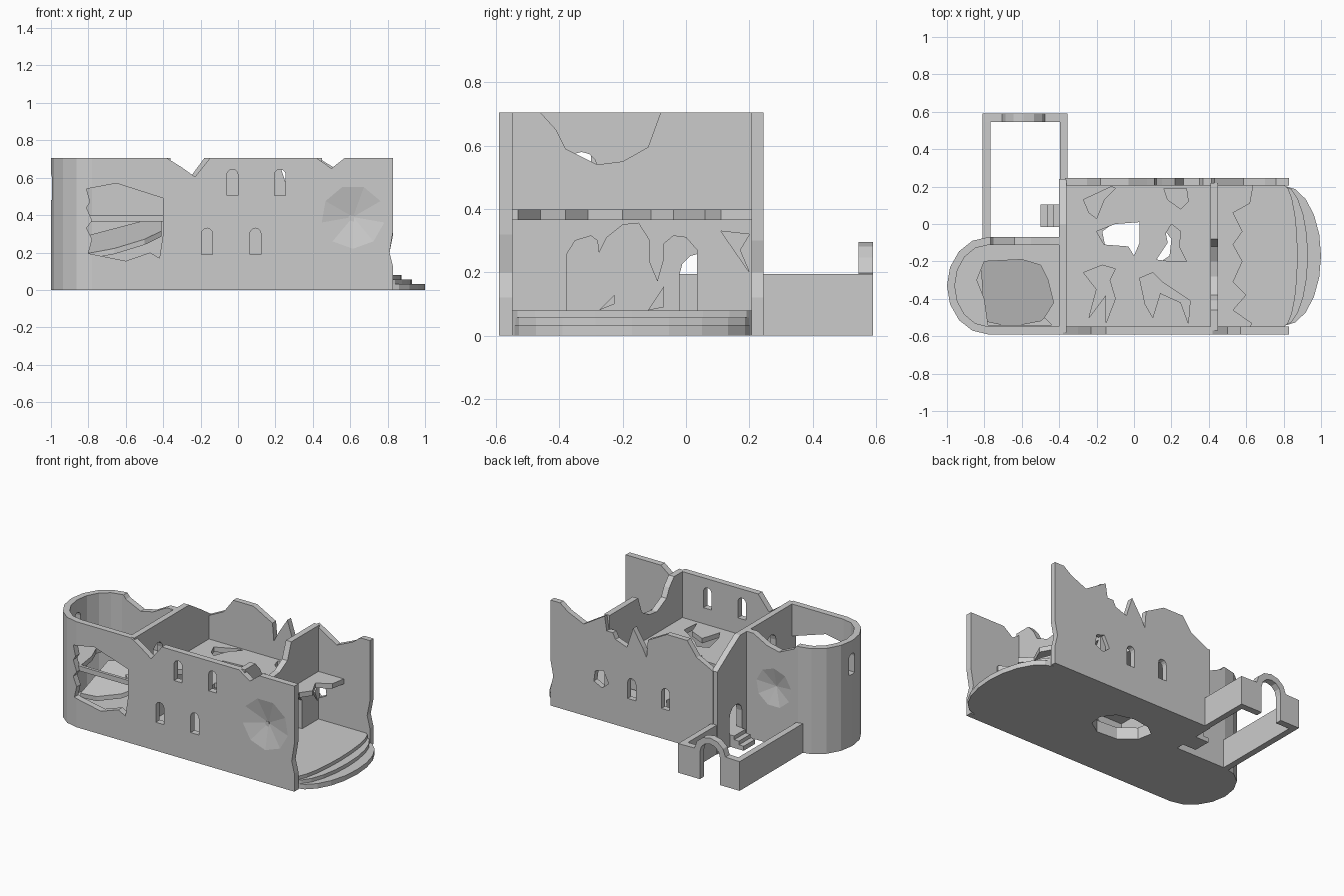
import bpy, bmesh, math
from mathutils import Vector

if "Cube" in bpy.data.objects:
    bpy.data.objects.remove(bpy.data.objects["Cube"])

stone = bpy.data.materials.new("pale grey stone")
stone.diffuse_color = (0.6, 0.6, 0.6, 1)
stone.use_nodes = True
stone.node_tree.nodes["Principled BSDF"].inputs["Base Color"].default_value = stone.diffuse_color


def finish(name, bm):
    bmesh.ops.recalc_face_normals(bm, faces=bm.faces)
    me = bpy.data.meshes.new(name)
    bm.to_mesh(me)
    bm.free()
    me.materials.append(stone)
    ob = bpy.data.objects.new(name, me)
    bpy.context.collection.objects.link(ob)
    return ob


def prism(name, pts, axis, a, b, shear=None):
    """Extrude a 2D outline along an axis from a to b."""
    place = {'x': lambda p, t: (t, p[0], p[1]),
             'y': lambda p, t: (p[0], t, p[1]),
             'z': lambda p, t: (p[0], p[1], t)}[axis]
    bm = bmesh.new()
    lo = [bm.verts.new(place(p, a)) for p in pts]
    hi = [bm.verts.new(place(p, b)) for p in pts]
    bm.faces.new(lo)
    bm.faces.new(hi)
    n = len(pts)
    for i in range(n):
        j = (i + 1) % n
        bm.faces.new((lo[i], lo[j], hi[j], hi[i]))
    if shear:
        for v in bm.verts:
            v.co.z += shear(v.co)
    return finish(name, bm)


def cone(center, inward, r, depth):
    """Faceted cone cutter for an impact dent, apex pointing inward."""
    bm = bmesh.new()
    bmesh.ops.create_cone(bm, cap_ends=True, segments=9, radius1=r * 1.3, radius2=0,
                          depth=depth * 1.3)
    rot = Vector((0, 0, 1)).rotation_difference(Vector(inward)).to_matrix()
    for v in bm.verts:
        v.co = rot @ (v.co + Vector((0, 0, depth * 0.35))) + Vector(center)
    return finish("cutter", bm)


def cut(ob, *cutters):
    for c in cutters:
        m = ob.modifiers.new("cut", 'BOOLEAN')
        m.operation, m.solver, m.object = 'DIFFERENCE', 'EXACT', c
    dg = bpy.context.evaluated_depsgraph_get()
    me = bpy.data.meshes.new_from_object(ob.evaluated_get(dg))
    ob.modifiers.clear()
    ob.data = me
    for c in cutters:
        bpy.data.objects.remove(c)


def rect(x0, x1, y0, y1):
    return [(x0, y0), (x1, y0), (x1, y1), (x0, y1)]


def arch(c, z0, z1, w):
    r = w / 2
    return [(c - r, z0), (c + r, z0)] + [
        (c + r * math.cos(t * math.pi / 6), z1 - r + r * math.sin(t * math.pi / 6)) for t in range(7)]


def arc(cx, cy, rx, ry, a0, a1, n):
    return [(cx + rx * math.cos(math.radians(a0 + (a1 - a0) * i / n)),
             cy + ry * math.sin(math.radians(a0 + (a1 - a0) * i / n))) for i in range(n + 1)]


T = 0.705  # wall height

# Ground slab with rounded ends, a hole through it and a shallow crater
base = prism("ground_slab",
             [(-.38, -.09)] + arc(-.78, -.33, .20, .24, 90, 270, 8) + [(.8, -.57)]
             + arc(.8, -.17, .075, .38, -90, 90, 10) + [(.8, .225), (-.38, .225)], 'z', 0, .08)
cut(base, prism("cutter", [(-.17, -.04), (-.1, .01), (.02, .03), (.14, 0), (.2, -.08), (.19, -.17),
                           (.1, -.23), (-.05, -.22), (-.15, -.14)], 'z', -.1, .2),
    cone((.7, -.08, .08), (0, 0, -1), .1, .04))

# Crescent entrance steps
for name, rx, inner, z in (("lower_step", .2, .12, .033), ("upper_step", .13, .06, .057)):
    prism(name, arc(.8, -.17, rx, .375, -90, 90, 10) + arc(.8, -.17, inner, .36, 90, -90, 10), 'z', 0, z)

# Front wall with broken top and windows
front = prism("front_wall", [(-.78, 0), (.83, 0), (.83, .12), (.81, .2), (.83, .32), (.83, T), (.57, T),
                             (.5, .65), (.42, T), (-.15, T), (-.23, .605), (-.3, .655), (-.38, T),
                             (-.78, T)], 'y', -.59, -.548)
breach = [(-.81, .54), (-.65, .57), (-.4, .49), (-.4, .3), (-.42, .17), (-.47, .2), (-.6, .155), (-.8, .195),
          (-.78, .27), (-.81, .33), (-.78, .37), (-.81, .44), (-.79, .47)]
wins = [arch(x, z0, z1, .06) for x, z0, z1 in
        ((-.165, .19, .33), (.093, .19, .33), (-.03, .505, .645), (.225, .505, .645))]
cut(front, prism("cutter", breach, 'y', -.7, -.5), *[prism("cutter", w, 'y', -.7, -.5) for w in wins],
    cone((.615, -.59, .39), (0, 1, 0), .17, .035))

# Rounded tower wall with breach, dent, rear dip and end window
tower = prism("tower_wall", [(-.4, -.07)] + arc(-.78, -.33, .22, .26, 90, 270, 8)
              + arc(-.78, -.33, .178, .218, 270, 90, 8) + [(-.4, -.112)], 'z', 0, T)
cut(tower, prism("cutter", breach, 'y', -.7, -.5),
    prism("cutter", [(-.8, .75), (-.75, .68), (-.64, .63), (-.55, .65), (-.42, .72), (-.42, .75)], 'y', -.15, 0),
    prism("cutter", arch(-.33, .48, .62, .06), 'x', -1.1, -.9),
    cone((-.6, -.07, .38), (0, -1, 0), .13, .03))

# Back wall with ragged skyline
back = prism("back_wall", [(-.37, 0), (.83, 0), (.83, .12), (.81, .2), (.83, .3), (.83, T), (.76, T), (.7, .66),
                           (.585, .61), (.43, T), (.415, .61), (.37, .61), (.35, .57), (.265, .54),
                           (.22, .68), (.15, .57), (.12, .51), (.11, .63), (.07, .65), (-.03, T),
                           (-.18, T), (-.25, .61), (-.37, .55)], 'y', .207, .245)
cut(back, *[prism("cutter", arch(x, .2, .34, .06), 'y', .1, .3) for x in (.23, -.02)],
    prism("cutter", [(.4, .26), (.45, .22), (.51, .25), (.5, .32), (.44, .34)], 'y', .1, .3))

# Cross wall between tower and hall, with two doors
cross = prism("tower_cross_wall", [(-.58, 0), (.24, 0), (.24, .55), (.12, .63), (0, T), (-.58, T)], 'x', -.4, -.36)
cut(cross, prism("cutter", arch(.045, .08, .26, .13), 'x', -.5, -.3),
    prism("cutter", arch(-.33, .4, .58, .1), 'x', -.5, -.3))

# Cross wall between hall and entrance: collapsed arcade below, gap above
arcade = prism("entrance_cross_wall", [(-.57, 0), (.22, 0), (.22, T), (-.08, T), (-.12, .595), (-.2, .55), (-.28, .54),
                                       (-.38, .59), (-.41, .65), (-.46, T), (-.57, T)], 'x', .41, .45)
cut(arcade, prism("cutter", [(-.375, .08), (.035, .08), (.035, .27), (0, .31), (-.04, .315), (-.07, .29),
                             (-.07, .24), (-.09, .17), (-.115, .23), (-.115, .3), (-.15, .355), (-.2, .35),
                             (-.25, .31), (-.275, .26), (-.28, .3), (-.3, .315), (-.35, .3), (-.375, .26)],
                   'x', .35, .5),
    prism("cutter", [(.11, .33), (.2, .2), (.17, .27), (.2, .32)], 'x', .35, .5))

# Hall upper floor with torn holes
hall = prism("hall_upper_floor", rect(-.38, .42, -.56, .22), 'z', .365, .398)
holes = [
    [(-.2, -.04), (-.1, 0), (.03, .01), (.03, -.1), (0, -.17), (-.03, -.12), (-.16, -.11)],
    [(-.27, .13), (-.12, .2), (-.1, .19), (-.16, .13), (-.2, .03), (-.24, .06)],
    [(.2, 0), (.17, -.05), (.18, -.1), (.12, -.19), (.2, -.2), (.28, -.2), (.24, -.12), (.25, -.04)],
    [(.2, .19), (.16, .19), (.18, .13), (.25, .08), (.29, .12), (.28, .19)],
    [(-.27, -.26), (-.17, -.22), (-.1, -.24), (-.13, -.3), (-.1, -.4), (-.15, -.53), (-.15, -.38),
     (-.24, -.5), (-.2, -.35)],
    [(.03, -.29), (.1, -.26), (.15, -.31), (.3, -.41), (.29, -.53), (.25, -.42), (.14, -.37), (.1, -.5), (.06, -.43)]]
cut(hall, *[prism("cutter", h, 'z', .3, .5) for h in holes])

# Ragged remnant of the floor above the entrance
prism("entrance_upper_floor", [(.43, -.56), (.62, -.56), (.63, -.53), (.53, -.46), (.6, -.38), (.53, -.31),
                               (.58, -.2), (.53, -.11), (.58, -.04), (.53, .06), (.62, .11), (.64, .22),
                               (.43, .22)], 'z', .365, .398)

# Tower floor, broken, with the fallen piece below
tfloor = prism("tower_upper_floor", [(-.39, -.1)] + arc(-.78, -.33, .19, .23, 90, 270, 8) + [(-.39, -.56)], 'z', .365, .398)
gap = [(-.8, -.2), (-.6, -.19), (-.5, -.22), (-.46, -.3), (-.43, -.42), (-.48, -.5), (-.44, -.54),
       (-.78, -.54), (-.8, -.4), (-.84, -.3)]
cut(tfloor, prism("cutter", gap, 'z', .3, .5))
prism("fallen_tower_floor", [(-.82, -.2), (-.41, -.18), (-.41, -.45), (-.5, -.52), (-.66, -.55), (-.8, -.52)],
      'z', .27, .3, lambda c: .25 * (c.x + .6) + .3 * (c.y + .34))

# Rubble wedges in the arcade
prism("rubble_left", [(-.275, .08), (-.225, .13), (-.225, .1)], 'x', .38, .46)
prism("rubble_right", [(-.12, .08), (-.07, .155), (-.07, .09)], 'x', .38, .46)

# Courtyard walls, arched gate and door steps
prism("court_left_wall", rect(-.81, -.768, -.09, .55), 'z', 0, .195)
prism("court_right_wall", rect(-.395, -.355, .23, .55), 'z', 0, .195)
gate = [(-.81, 0), (-.665, 0)] + arc(-.59, .18, .075, .075, 180, 0, 6) + [(-.515, 0), (-.355, 0), (-.355, .195)] \
    + arc(-.59, .19, .115, .105, 4, 176, 6) + [(-.81, .195)]
prism("court_gate_wall", gate, 'y', .545, .59)
prism("door_steps", [(-.5, 0), (-.38, 0), (-.38, .08), (-.43, .08), (-.43, .055), (-.465, .055),
                     (-.465, .03), (-.5, .03)], 'y', -.015, .105)
